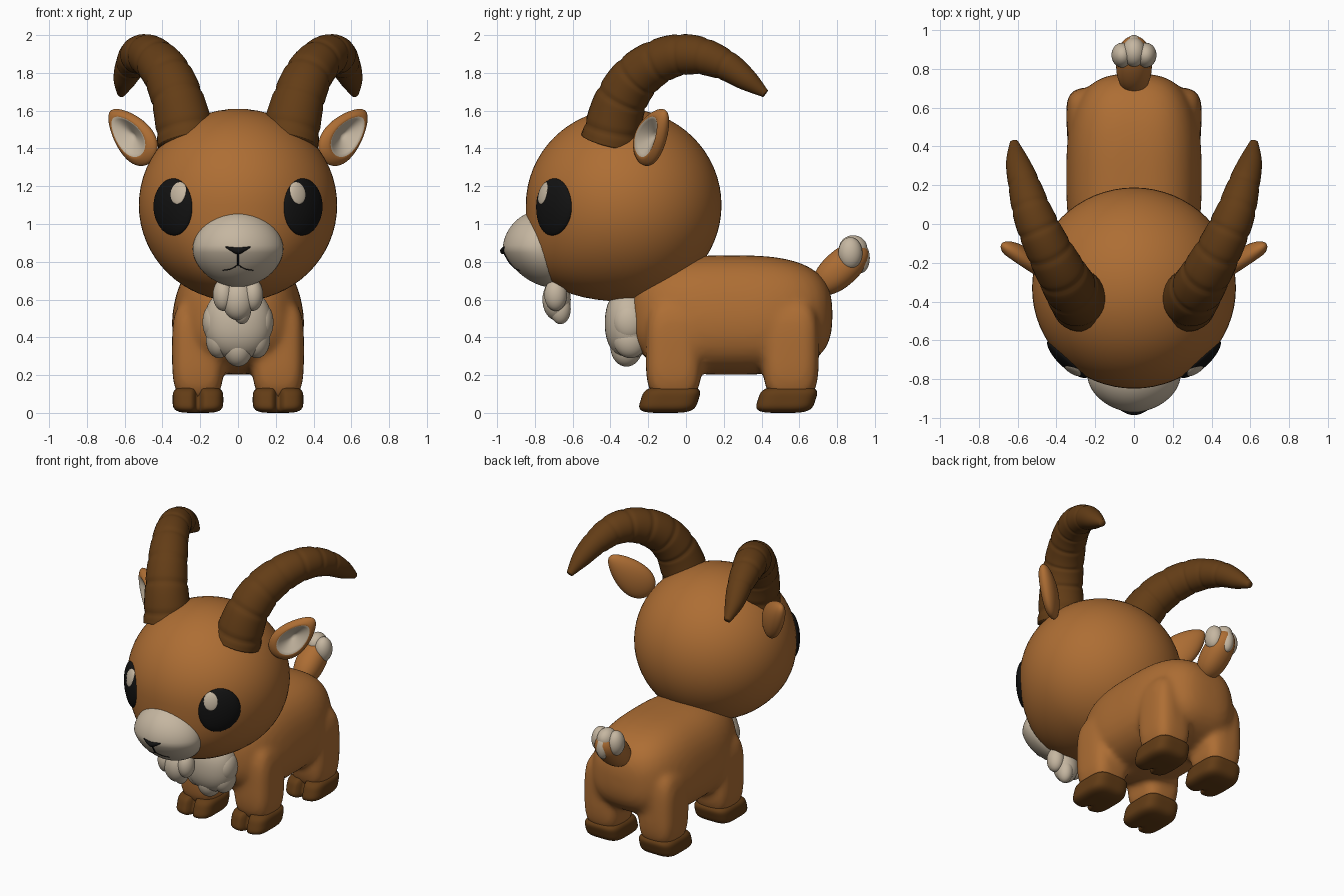
import bpy, bmesh, math
from mathutils import Vector, Matrix

cube = bpy.data.objects.get("Cube")
if cube:
    bpy.data.objects.remove(cube, do_unlink=True)


def material(name, rgb):
    m = bpy.data.materials.new(name)
    m.use_nodes = True
    m.diffuse_color = (*rgb, 1)
    bsdf = m.node_tree.nodes["Principled BSDF"]
    bsdf.inputs["Base Color"].default_value = (*rgb, 1)
    bsdf.inputs["Roughness"].default_value = 0.8
    return m


fur = material("warm brown fur", (0.42, 0.155, 0.034))
cream = material("cream fur", (0.56, 0.47, 0.355))
horn = material("dark brown horn", (0.125, 0.046, 0.008))
black = material("black", (0.006, 0.006, 0.006))


def add_sphere(bm, place, segs=48, rule=None):
    """Unit sphere whose points are moved by place(); rule() picks faces for slot 1."""
    verts = bmesh.ops.create_uvsphere(bm, u_segments=segs, v_segments=segs // 2, radius=1)["verts"]
    faces = {f for v in verts for f in v.link_faces}
    if rule:
        for f in faces:
            f.material_index = int(rule(f.calc_center_median()))
    for v in verts:
        v.co = place(v.co.copy())


def blob(centre, radii, power=2, axes=None, warp=None):
    """Placement function for a superellipsoid."""
    def place(v):
        v = v / sum(abs(c) ** power for c in v) ** (1 / power)
        p = Vector(a * b for a, b in zip(v, radii))
        if axes:
            p = axes @ p
        p += Vector(centre)
        return warp(p, v) if warp else p
    return place


def finish(name, bm, mats, mirror=False):
    bmesh.ops.recalc_face_normals(bm, faces=bm.faces)
    mesh = bpy.data.meshes.new(name)
    bm.to_mesh(mesh)
    bm.free()
    for m in mats:
        mesh.materials.append(m)
    mesh.shade_smooth()
    obj = bpy.data.objects.new(name, mesh)
    bpy.context.collection.objects.link(obj)
    if mirror:
        mod = obj.modifiers.new("mirror", "MIRROR")
        mod.use_mirror_merge = False
    return obj


def solid(name, mats, places, mirror=False, segs=48, rule=None):
    bm = bmesh.new()
    for place in places:
        add_sphere(bm, place, segs, rule)
    return finish(name, bm, mats, mirror)


def spline(pts, t):
    """Catmull-Rom sample, t from 0 to 1."""
    n = len(pts) - 1
    i = min(int(t * n), n - 1)
    f = t * n - i
    a, b, c, d = (Vector(pts[min(max(k, 0), n)]) for k in range(i - 1, i + 3))
    return b + (c - a) * f / 2 + (a - b * 2.5 + c * 2 - d / 2) * f**2 + ((b - c) * 1.5 + (d - a) / 2) * f**3


def tube(bm, pts, ref, steps, sides, shape=lambda t: 1):
    """Sweep through points (x, y, z, radius)."""
    samples = [spline(pts, k / steps) for k in range(steps + 1)]
    rings = []
    for k, s in enumerate(samples):
        tan = (samples[min(k + 1, steps)] - samples[max(k - 1, 0)]).to_3d().normalized()
        u = tan.cross(Vector(ref)).normalized()
        w = tan.cross(u)
        r = s[3] * shape(k / steps)
        angles = [math.tau * j / sides for j in range(sides)]
        rings.append([bm.verts.new(s.to_3d() + (u * math.cos(a) + w * math.sin(a)) * r) for a in angles])
    for a, b in zip(rings, rings[1:]):
        for j in range(sides):
            bm.faces.new((a[j], a[j - 1], b[j - 1], b[j]))
    bm.faces.new(rings[0])
    bm.faces.new(rings[-1])


# Body: barrel torso and four legs fused into one soft skin
def barrel(p, v):
    p.x *= 1 - 0.4 * max(0, p.z - 0.5)
    return p


leg_spots = [(0.212, -0.065), (0.212, 0.555)]
parts = [blob((0, 0.24, 0.518), (0.35, 0.535, 0.316), 2.9, warp=barrel)]
for x, y in leg_spots:
    for s in (1, -1):
        parts.append(blob((s * x, y, 0.33), (0.137, 0.148, 0.27), 3.5))
body = solid("body", [fur], parts)
remesh = body.modifiers.new("fuse", "REMESH")
remesh.mode = "VOXEL"
remesh.voxel_size = 0.018
remesh.use_smooth_shade = True
soften = body.modifiers.new("soften", "SMOOTH")
soften.factor = 0.5
soften.iterations = 12


# Cloven hooves
def cleft(p, v):
    front = max(0, -v.y)
    p.y += 0.07 * front * math.exp(-(v.x / 0.13) ** 2) + 0.022 * v.z
    return p


for label, (x, y) in zip(("front", "rear"), leg_spots):
    hoof = blob((x, y - 0.022, 0.07), (0.134, 0.153, 0.07), 4, warp=cleft)
    solid(label + "_hooves", [horn], [hoof], mirror=True, segs=64)


# Head: round with a fuller jaw
HEAD, SIZE = Vector((0, -0.33, 1.1)), (0.525, 0.518, 0.51)


def head_point(d, lift=0.0):
    p = HEAD + Vector(a * b for a, b in zip(d, SIZE)) * (1 + lift / 0.52)
    if d.y < 0 and d.z < 0:
        p.y += 0.23 * d.y * d.z**2
    return p


def face_point(az, el, lift):
    d = Vector((math.sin(az) * math.cos(el), -math.cos(az) * math.cos(el), math.sin(el)))
    return head_point(d, lift)


solid("head", [fur], [head_point], segs=64)

# Eyes wrapped on the head, with thin highlights
EYE = (0.745, -0.02, 0.265, 0.3)


def eye(v):
    return face_point(EYE[0] + EYE[2] * v.x, EYE[1] + EYE[3] * v.y, 0.026 * v.z)


def glint(v):
    az, el = 0.63 + 0.085 * v.x, 0.125 + 0.115 * v.y
    r2 = ((az - EYE[0]) / EYE[2]) ** 2 + ((el - EYE[1]) / EYE[3]) ** 2
    return face_point(az, el, 0.026 * math.sqrt(max(0, 1 - r2)) + 0.006 * v.z)


solid("eyes", [black], [eye], mirror=True)
solid("eye_highlights", [cream], [glint], mirror=True, segs=32)

# Muzzle with nose and mouth line
MUZ, MR, MP = (0, -0.78, 0.868), (0.24, 0.19, 0.202), 1.85


def tuck(p, v):
    p.y += 0.3 * max(0, MUZ[2] - p.z)
    return p


def on_muzzle(x, z, r):
    rest = 1 - abs(x / MR[0]) ** MP - abs((z - MUZ[2]) / MR[2]) ** MP
    return (x, MUZ[1] - MR[1] * rest ** (1 / MP) + 0.3 * max(0, MUZ[2] - z), z, r)


solid("muzzle", [cream], [blob(MUZ, MR, MP, warp=tuck)], segs=64)
bm = bmesh.new()
nose = [(-0.065, 0.878, 0.003), (-0.03, 0.866, 0.012), (0, 0.858, 0.018), (0.03, 0.866, 0.012), (0.065, 0.878, 0.003)]
tube(bm, [on_muzzle(*p) for p in nose], (0, 1, 0), 16, 12)
tube(bm, [on_muzzle(0, z, 0.005) for z in (0.85, 0.81, 0.785)], (0, 1, 0), 6, 8)
for s in (1, -1):
    lip = [(0, 0.785), (s * 0.035, 0.763), (s * 0.08, 0.755)]
    tube(bm, [on_muzzle(x, z, 0.003) for x, z in lip], (0, 1, 0), 8, 8)
finish("nose_and_mouth", bm, [black])

# Beard and chest tufts
solid("beard", [cream], [
    blob((0, -0.685, 0.6), (0.085, 0.075, 0.11)),
    blob((0.02, -0.665, 0.55), (0.05, 0.055, 0.08))])
solid("beard_side_tufts", [cream], [blob((0.078, -0.69, 0.625), (0.055, 0.06, 0.085))], mirror=True)
solid("chest_patch", [cream], [
    blob((0, -0.3, 0.475), (0.18, 0.13, 0.19), 2.2),
    blob((0, -0.315, 0.35), (0.08, 0.085, 0.105))])
solid("chest_side_tufts", [cream], [
    blob((0.1, -0.295, 0.39), (0.07, 0.09, 0.1)),
    blob((0.13, -0.3, 0.48), (0.058, 0.085, 0.1))], mirror=True)

# Tail with pale tufts at the tip
lean = Matrix.Rotation(math.radians(-48), 3, "X")
solid("tail", [fur], [blob((0, 0.82, 0.765), (0.092, 0.095, 0.175), 2.2, lean)])
solid("tail_top_tuft", [cream], [
    blob((0, 0.885, 0.87), (0.06, 0.075, 0.07)),
    blob((0, 0.925, 0.82), (0.045, 0.048, 0.08))])
solid("tail_side_tufts", [cream], [blob((0.06, 0.87, 0.845), (0.056, 0.064, 0.085))], mirror=True)

# Ears: cupped leaves with a pale inside
along = Vector((0.6, 0.38, 0.7)).normalized()
out = Vector((0.55, -0.8, -0.05))
out = (out - along * out.dot(along)).normalized()
ear_axes = Matrix((along, out.cross(along), out)).transposed()
RIM = 0.72


def ear(v):
    r = math.hypot(v.x, v.y)
    depth = v.z
    if v.z > 0 and r < RIM:
        depth = math.sqrt(1 - RIM**2) - 1.6 * (RIM - r)
    width = 0.108 * (1 - 0.3 * v.x)
    return Vector((0.563, -0.18, 1.468)) + ear_axes @ Vector((0.185 * v.x, width * v.y, 0.055 * depth))


solid("ears", [fur, cream], [ear], mirror=True, rule=lambda c: c.z > 0 and math.hypot(c.x, c.y) < RIM)

# Horns: ringed, sweeping back and outward
path = [(0.27, -0.4, 1.44, 0.158), (0.315, -0.35, 1.64, 0.14), (0.375, -0.25, 1.79, 0.128),
        (0.455, -0.1, 1.88, 0.115), (0.52, 0.05, 1.895, 0.103), (0.565, 0.2, 1.845, 0.083),
        (0.6, 0.32, 1.765, 0.06), (0.618, 0.42, 1.69, 0.022)]


def ridges(t):
    groove = math.exp(-(((t * 9) % 1 - 0.5) / 0.1) ** 2)
    return 1 - 0.05 * groove * (t < 0.75)


bm = bmesh.new()
tube(bm, path, (1, 0, 0), 110, 32, ridges)
finish("horns", bm, [horn], mirror=True)
